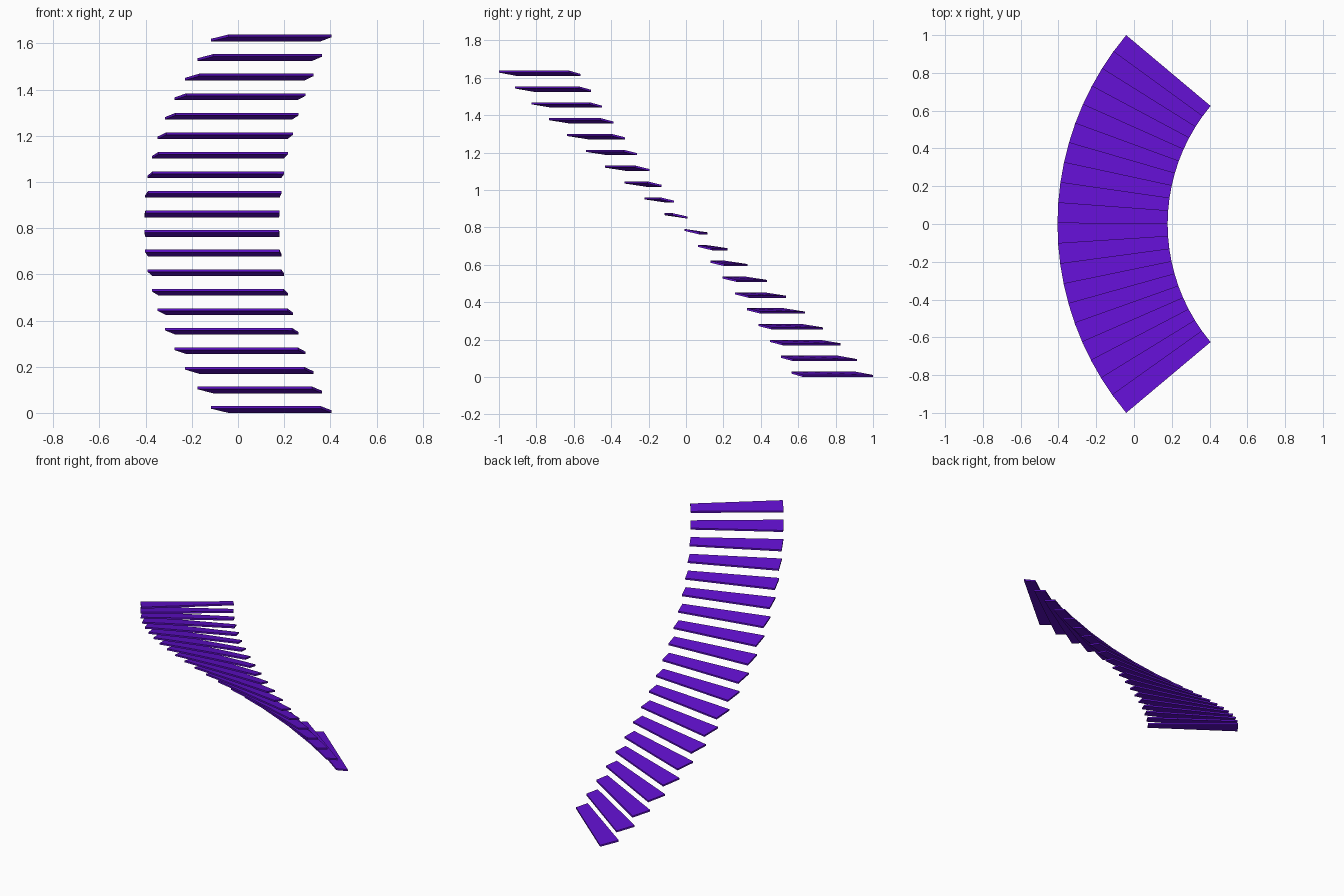
import bpy, bmesh
from math import sin, cos, radians

if "Cube" in bpy.data.objects:
    bpy.data.objects.remove(bpy.data.objects["Cube"])

COUNT = 20
HALF = radians(40)            # half of the total sweep
WIDTH = radians(4.5)          # sweep of one tread, slightly overlapping the next
STEP = (2 * HALF - WIDTH) / (COUNT - 1)
R_OUT = 1 / sin(HALF)
R_IN = 0.625 * R_OUT
CX = (R_OUT + R_IN * cos(HALF)) / 2
RISE, TILT, THICK = 0.0847, 0.018, 0.011

mat = bpy.data.materials.new("violet")
mat.diffuse_color = (0.12, 0.005, 0.62, 1)
mat.use_nodes = True
mat.node_tree.nodes["Principled BSDF"].inputs["Base Color"].default_value = mat.diffuse_color


def point(r, a, z):
    return (CX - r * cos(a), r * sin(a), z)


def tread(i):
    # wedge-shaped board, pitched up towards the climbing direction
    low = HALF - i * STEP
    high = low - WIDTH
    z = i * RISE
    bm = bmesh.new()
    base = [bm.verts.new(point(r, a, h)) for r, a, h in (
        (R_OUT, low, z), (R_IN, low, z),
        (R_IN, high, z + TILT), (R_OUT, high, z + TILT))]
    face = bm.faces.new(base)
    top = bmesh.ops.extrude_face_region(bm, geom=[face], use_keep_orig=True)
    bmesh.ops.translate(bm, vec=(0, 0, THICK),
                        verts=[g for g in top["geom"] if isinstance(g, bmesh.types.BMVert)])
    bmesh.ops.recalc_face_normals(bm, faces=bm.faces)
    mesh = bpy.data.meshes.new("tread")
    bm.to_mesh(mesh)
    bm.free()
    mesh.materials.append(mat)
    bpy.context.collection.objects.link(
        bpy.data.objects.new(f"stair_tread_{i + 1:02d}", mesh))


# curved flight of floating treads
for i in range(COUNT):
    tread(i)
